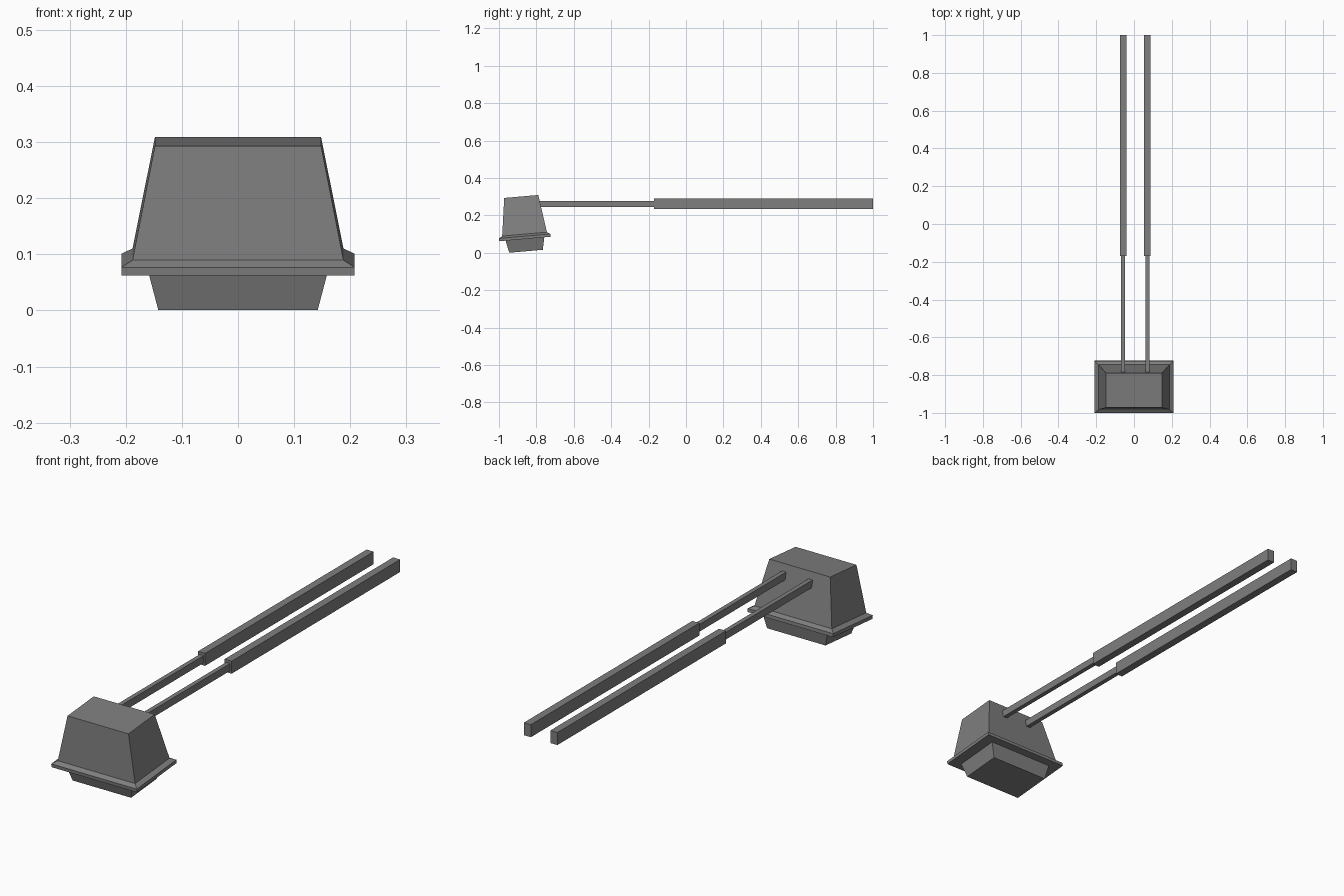
import bpy
import bmesh
from math import radians
from mathutils import Matrix

cube = bpy.data.objects.get("Cube")
if cube:
    bpy.data.objects.remove(cube, do_unlink=True)

grey = bpy.data.materials.new("mid_grey")
grey.use_nodes = True
colour = (0.21, 0.21, 0.21, 1)
grey.diffuse_color = colour
grey.node_tree.nodes["Principled BSDF"].inputs["Base Color"].default_value = colour


def finish(name, bm):
    bmesh.ops.recalc_face_normals(bm, faces=bm.faces)
    mesh = bpy.data.meshes.new(name)
    bm.to_mesh(mesh)
    bm.free()
    mesh.materials.append(grey)
    obj = bpy.data.objects.new(name, mesh)
    bpy.context.collection.objects.link(obj)
    return obj


def loft(name, sections):
    """Stack of rectangles (half width, half depth, height), capped at both ends."""
    bm = bmesh.new()
    rings = [[bm.verts.new((sx * w, sy * d, z))
              for sx, sy in ((-1, -1), (1, -1), (1, 1), (-1, 1))]
             for w, d, z in sections]
    bm.faces.new(rings[0])
    bm.faces.new(rings[-1])
    for low, high in zip(rings, rings[1:]):
        for i in range(4):
            j = (i + 1) % 4
            bm.faces.new((low[i], low[j], high[j], high[i]))
    return finish(name, bm)


def bar(name, x, half_width, y0, y1, z0, z1):
    bm = bmesh.new()
    bmesh.ops.create_cube(bm, size=1)
    bmesh.ops.scale(bm, vec=(2 * half_width, y1 - y0, z1 - z0), verts=bm.verts)
    bmesh.ops.translate(bm, vec=(x, (y0 + y1) / 2, (z0 + z1) / 2), verts=bm.verts)
    return finish(name, bm)


# Tilted head: tapered housing, flared rim and plug below
tilt = Matrix.Translation((0, -0.861, 0.074)) @ Matrix.Rotation(radians(5), 4, "X")
head = [
    loft("housing", [(0.188, 0.12, 0.026), (0.148, 0.0915, 0.228)]),
    loft("rim", [(0.208, 0.138, 0), (0.208, 0.138, 0.015), (0.188, 0.12, 0.026)]),
    loft("plug", [(0.142, 0.09, -0.066), (0.159, 0.104, 0)]),
]
for part in head:
    part.data.transform(tilt)

# Pair of stepped arms running back from the head
for side, x in (("right", -0.058), ("left", 0.071)):
    bar(side + "_thin_rod", x, 0.01, -0.8, -0.16, 0.246, 0.278)
    bar(side + "_thick_arm", x, 0.017, -0.17, 1.0, 0.235, 0.29)
